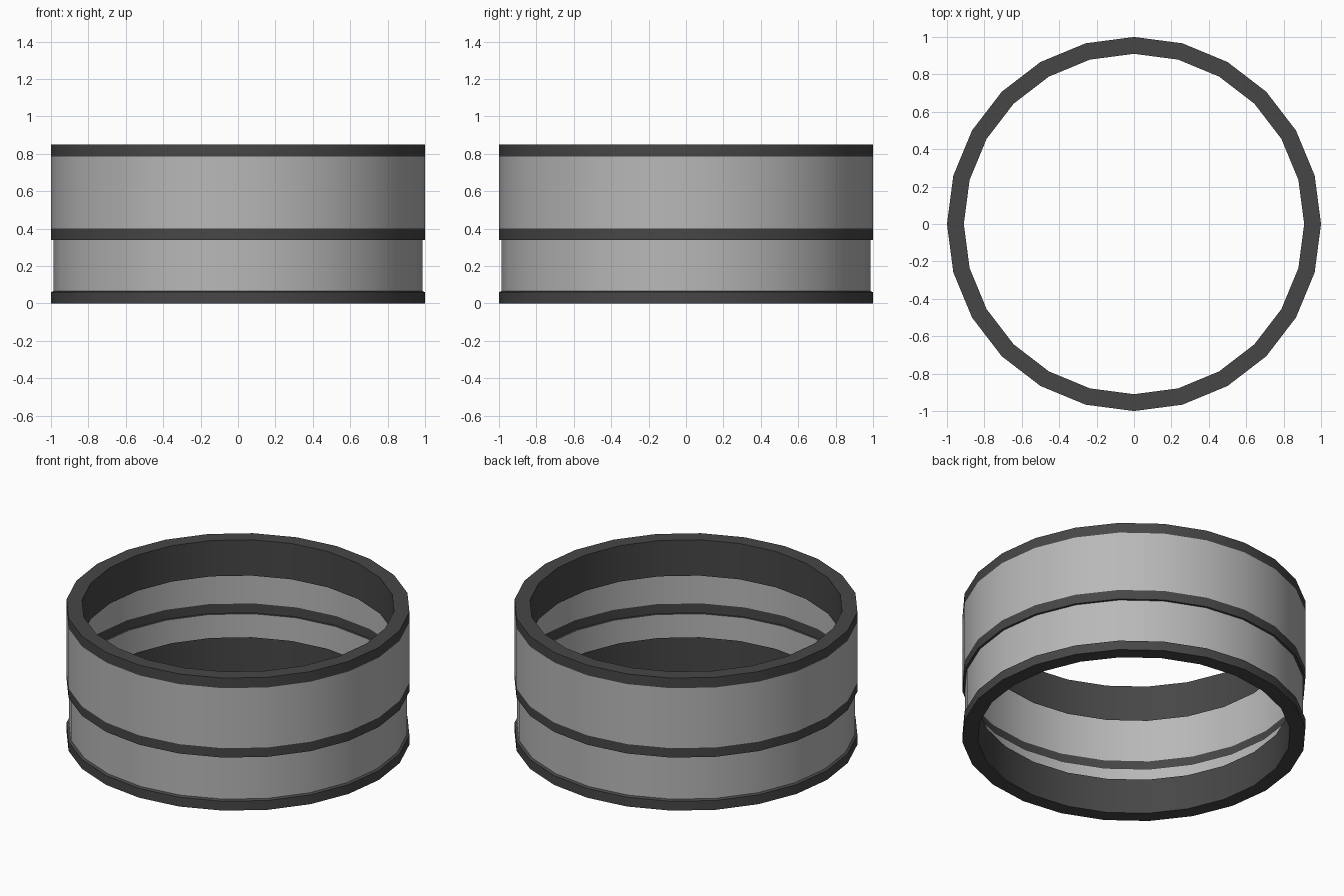
import bpy, bmesh, math

if "Cube" in bpy.data.objects:
    bpy.data.objects.remove(bpy.data.objects["Cube"])

SIDES = 24

def material(name, v):
    m = bpy.data.materials.new(name)
    m.diffuse_color = (v, v, v, 1)
    m.use_nodes = True
    m.node_tree.nodes["Principled BSDF"].inputs["Base Color"].default_value = m.diffuse_color
    return m

dark = material("dark grey", 0.062)
light = material("light grey", 0.48)

def lathe(name, profile, mat):
    """Spin an open (radius, z) profile, listed bottom to top on the outside, round z."""
    bm = bmesh.new()
    rings = []
    for r, z in profile:
        rings.append([bm.verts.new((r * math.cos(2 * math.pi * i / SIDES),
                                    r * math.sin(2 * math.pi * i / SIDES), z))
                      for i in range(SIDES)])
    for a, b in zip(rings, rings[1:]):
        for i in range(SIDES):
            j = (i + 1) % SIDES
            bm.faces.new((a[i], a[j], b[j], b[i]))
    me = bpy.data.meshes.new(name)
    bm.to_mesh(me)
    bm.free()
    me.materials.append(mat)
    ob = bpy.data.objects.new(name, me)
    bpy.context.collection.objects.link(ob)
    bpy.ops.object.select_all(action='DESELECT')
    ob.select_set(True)
    bpy.context.view_layer.objects.active = ob
    bpy.ops.object.shade_smooth_by_angle(angle=math.radians(30))
    return ob

# Bottom rim: free inner lip, flat underside, short outer band
lathe("bottom_rim", [(0.91, 0.225), (0.91, 0), (1, 0), (1, 0.06), (0.986, 0.067)], dark)
# Recessed thin lower wall
lathe("lower_wall", [(0.986, 0.067), (0.986, 0.34)], light)
# Middle stripe, stepping out to the full radius
lathe("middle_stripe", [(0.986, 0.34), (1, 0.34), (1, 0.40)], dark)
# Thin upper wall
lathe("upper_wall", [(1, 0.40), (1, 0.785)], light)
# Top rim: short outer band, flat top, free inner lip
lathe("top_rim", [(1, 0.785), (1, 0.85), (0.91, 0.85), (0.91, 0.62)], dark)
